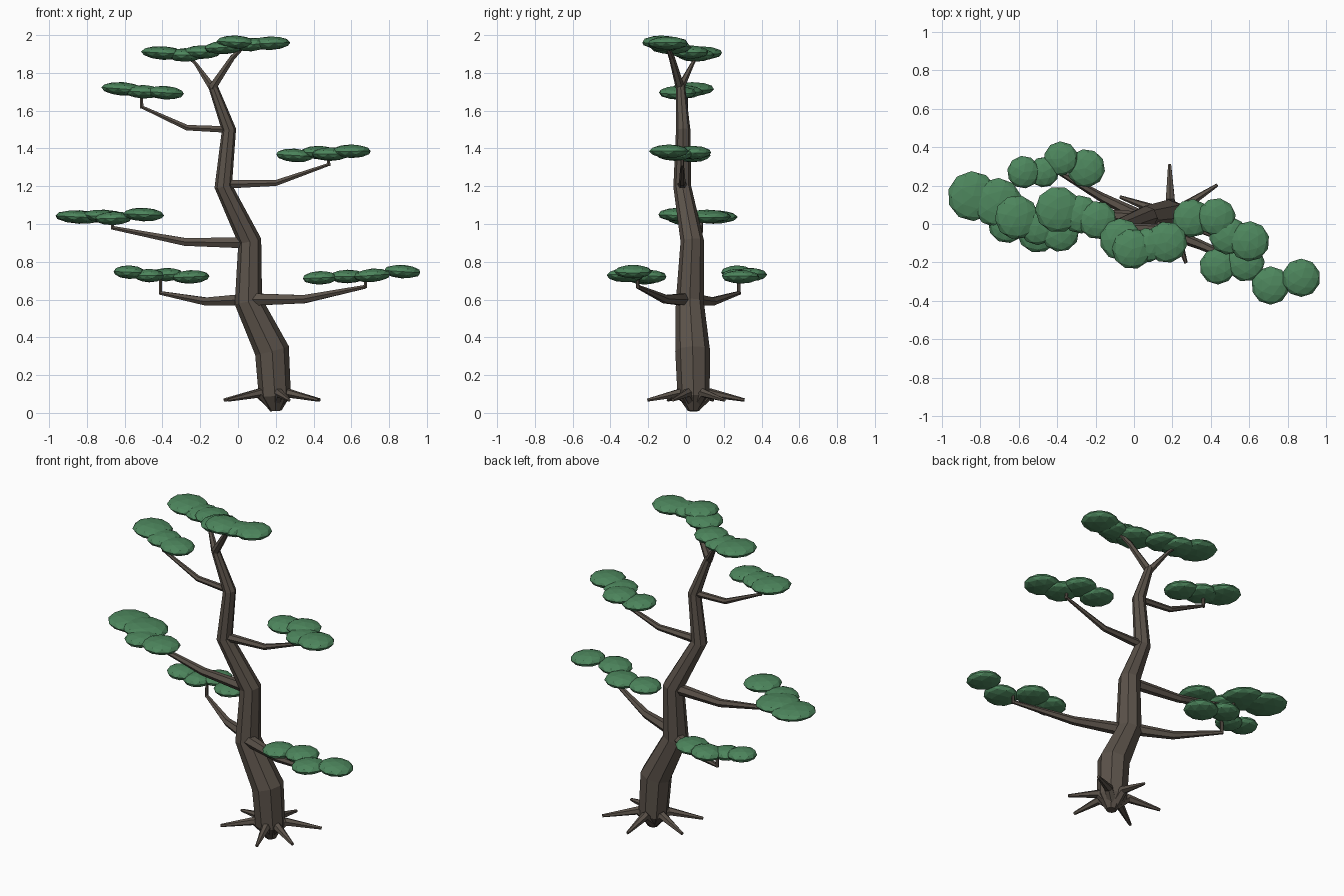
import bpy, bmesh, math, random
from mathutils import Vector, Matrix

if "Cube" in bpy.data.objects:
    bpy.data.objects.remove(bpy.data.objects["Cube"])

random.seed(4)


def material(name, rgb):
    m = bpy.data.materials.new(name)
    m.diffuse_color = (*rgb, 1)
    m.use_nodes = True
    m.node_tree.nodes["Principled BSDF"].inputs["Base Color"].default_value = m.diffuse_color
    return m


BARK = material("bark", (0.105, 0.085, 0.068))
LEAF = material("leaf", (0.075, 0.24, 0.11))


def finish(name, bm, mat):
    bmesh.ops.recalc_face_normals(bm, faces=bm.faces)
    me = bpy.data.meshes.new(name)
    bm.to_mesh(me)
    bm.free()
    me.materials.append(mat)
    ob = bpy.data.objects.new(name, me)
    bpy.context.collection.objects.link(ob)
    return ob


def limb(name, path, sides=6):
    """Faceted tapering tube through (x, y, z, radius) points."""
    bm = bmesh.new()
    pts = [Vector(p[:3]) for p in path]
    rings = []
    side = None
    for i, p in enumerate(pts):
        a = (p - pts[i - 1]).normalized() if i else Vector()
        b = (pts[i + 1] - p).normalized() if i + 1 < len(pts) else Vector()
        t = (a + b).normalized()
        if side is None:
            side = Vector((0, 1, 0)) if abs(t.y) < 0.8 else Vector((1, 0, 0))
        u = (side - t * side.dot(t)).normalized()
        side = u
        v = t.cross(u)
        r = path[i][3]
        rings.append([bm.verts.new(p + r * (math.cos(k * math.tau / sides) * u
                                            + math.sin(k * math.tau / sides) * v))
                      for k in range(sides)])
    for r0, r1 in zip(rings, rings[1:]):
        for k in range(sides):
            j = (k + 1) % sides
            bm.faces.new((r0[k], r0[j], r1[j], r1[k]))
    bm.faces.new(rings[0])
    bm.faces.new(rings[-1])
    return finish(name, bm, BARK)


def pad(name, blobs, half=0.036):
    """Cloud of flattened low-poly blobs given as (x, y, z, radius)."""
    bm = bmesh.new()
    for x, y, z, r in blobs:
        m = (Matrix.Translation((x, y, z))
             @ Matrix.Rotation(random.uniform(-0.08, 0.08), 4, 'Y')
             @ Matrix.Diagonal((r, r, half, 1))
             @ Matrix.Rotation(random.uniform(0, 6.28), 4, 'Z'))
        bmesh.ops.create_icosphere(bm, subdivisions=2, radius=1.0, matrix=m)
    return finish(name, bm, LEAF)


# Trunk with its fork at the top
limb("trunk", [(0.2, 0.04, 0.01, 0.03), (0.195, 0.04, 0.09, 0.085), (0.18, 0.035, 0.33, 0.092),
               (0.055, 0.02, 0.59, 0.074), (0.062, 0.033, 0.91, 0.062),
               (-0.078, -0.02, 1.2, 0.047), (-0.048, -0.015, 1.5, 0.038),
               (-0.137, -0.03, 1.74, 0.024)], 8)
limb("fork_left", [(-0.135, -0.03, 1.72, 0.022), (-0.225, 0.035, 1.85, 0.01), (-0.27, 0.06, 1.89, 0.008)])
limb("fork_right", [(-0.137, -0.03, 1.72, 0.024), (-0.03, -0.075, 1.88, 0.016), (0.03, -0.1, 1.94, 0.01)])

# Roots
for i, (deg, length) in enumerate([(33, .29), (91, .265), (160, .28), (210, .28), (288, .26), (334, .26)]):
    c, s = math.cos(math.radians(deg)), math.sin(math.radians(deg))
    limb(f"root_{i + 1}", [(0.19 + c * d, 0.045 + s * d, z, r) for d, z, r in
                           [(0.01, 0.04, 0.03), (0.09, 0.105, 0.026), (length, 0.068, 0.009)]])

# Branches: start, elbow, tip, then a short upright twig
branches = {
    "lower_right": [(0.06, 0.0, 0.6, .038), (0.35, -0.11, 0.602, .025), (0.675, -0.255, 0.668, .011), 0.71],
    "lower_left": [(0.05, 0.03, 0.6, .036), (-0.17, 0.14, 0.59, .024), (-0.41, 0.28, 0.635, .011), 0.71],
    "middle_left": [(0.06, 0.03, 0.9, .034), (-0.28, 0.06, 0.905, .024), (-0.665, 0.08, 0.98, .011), 1.03],
    "middle_right": [(-0.07, -0.02, 1.21, .026), (0.2, -0.02, 1.217, .018), (0.48, -0.02, 1.315, .009), 1.36],
    "upper_left": [(-0.05, -0.015, 1.5, .02), (-0.27, -0.005, 1.51, .017), (-0.51, 0.0, 1.62, .009), 1.69],
}
for name, (a, b, c, top) in branches.items():
    limb("branch_" + name, [a, b, c])
    x, y, z, r = c
    limb("twig_" + name, [(x, y, z - 0.008, 0.01), (x, y, top, 0.009)])

# Foliage pads
pad("foliage_lower_right", [(.435, -.22, .715, .095), (.58, -.2, .722, .1), (.71, -.32, .728, .1), (.87, -.28, .748, .1)])
pad("foliage_lower_left", [(-.575, .27, .745, .085), (-.47, .27, .727, .08), (-.38, .34, .732, .09), (-.25, .29, .72, .1)])
pad("foliage_middle_left", [(-.84, .145, 1.037, .13), (-.71, .11, 1.04, .13), (-.66, 0, 1.03, .1), (-.5, -.04, 1.05, .11)])
pad("foliage_middle_right", [(.3, .03, 1.363, .1), (.43, .035, 1.378, .1), (.49, -.06, 1.37, .1), (.6, -.09, 1.385, .105)])
pad("foliage_upper_left", [(-.61, .035, 1.715, .115), (-.5, -.01, 1.7, .1), (-.385, -.045, 1.695, .1)])
pad("foliage_top_left", [(-.395, .075, 1.905, .12), (-.28, .05, 1.895, .1), (-.19, .02, 1.91, .1)])
pad("foliage_top_right", [(-.07, -.08, 1.935, .11), (-.01, -.13, 1.962, .105), (.07, -.11, 1.95, .09), (.17, -.095, 1.957, .108)])
